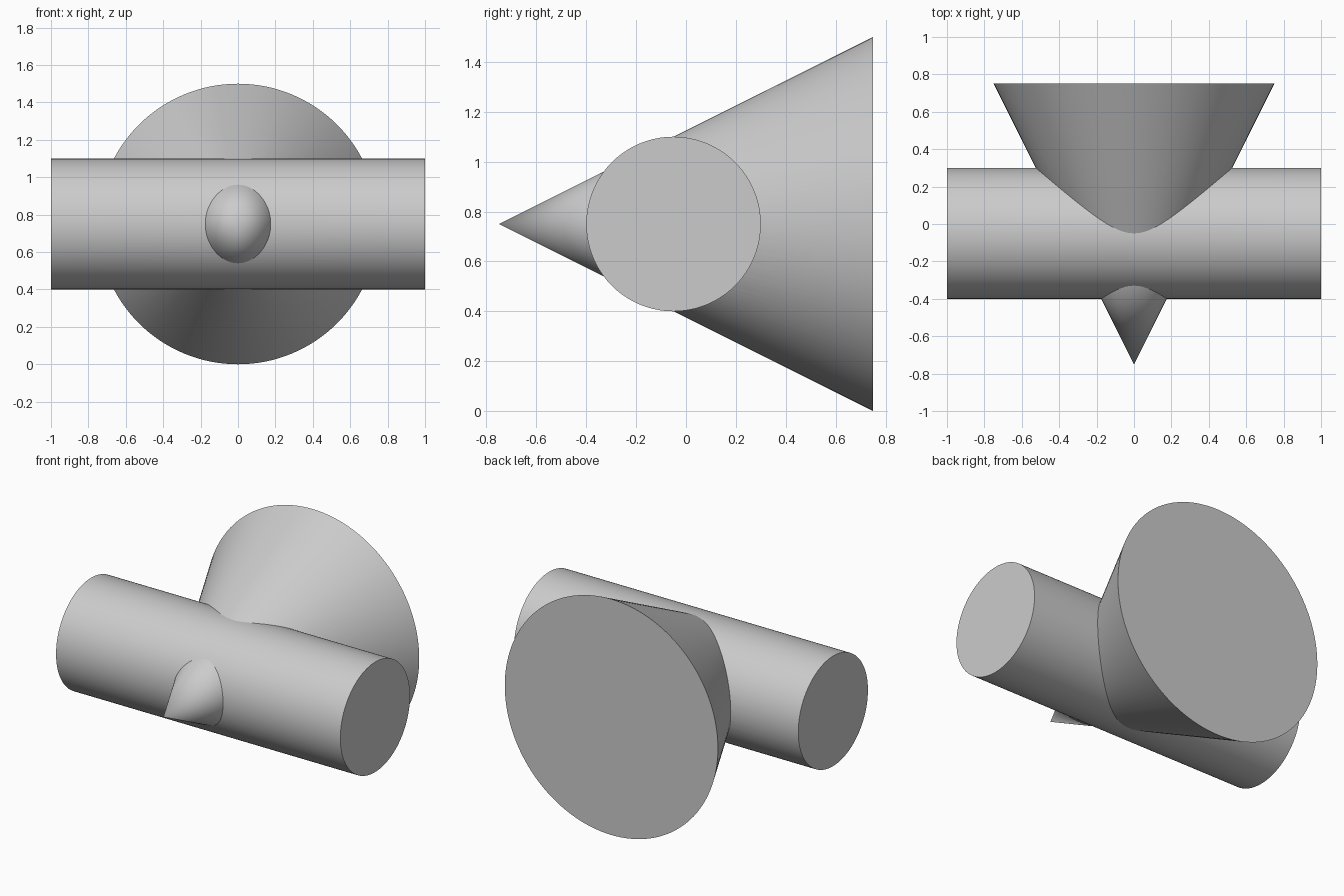
import bpy
from math import pi, radians

if "Cube" in bpy.data.objects:
    bpy.data.objects.remove(bpy.data.objects["Cube"])

# Cone lying along y: tip at the front, closed base at the back
bpy.ops.mesh.primitive_cone_add(vertices=128, radius1=0.75, radius2=0, depth=1.5,
                                location=(0, 0, 0.75), rotation=(pi / 2, 0, 0))
body = bpy.context.object
body.name = "cone_and_cylinder"

# Horizontal cylinder along x, crossing the cone
bpy.ops.mesh.primitive_cylinder_add(vertices=128, radius=0.35, depth=2,
                                    location=(0, -0.05, 0.75), rotation=(0, pi / 2, 0))
tube = bpy.context.object
tube.name = "cylinder_helper"

# Fuse both into one solid
fuse = body.modifiers.new("fuse", 'BOOLEAN')
fuse.operation = 'UNION'
fuse.solver = 'EXACT'
fuse.object = tube
bpy.ops.object.select_all(action='DESELECT')
body.select_set(True)
bpy.context.view_layer.objects.active = body
bpy.ops.object.modifier_apply(modifier="fuse")
bpy.data.objects.remove(tube, do_unlink=True)

# Smooth walls, crisp rims and seams
bpy.ops.object.shade_smooth_by_angle(angle=radians(20))
